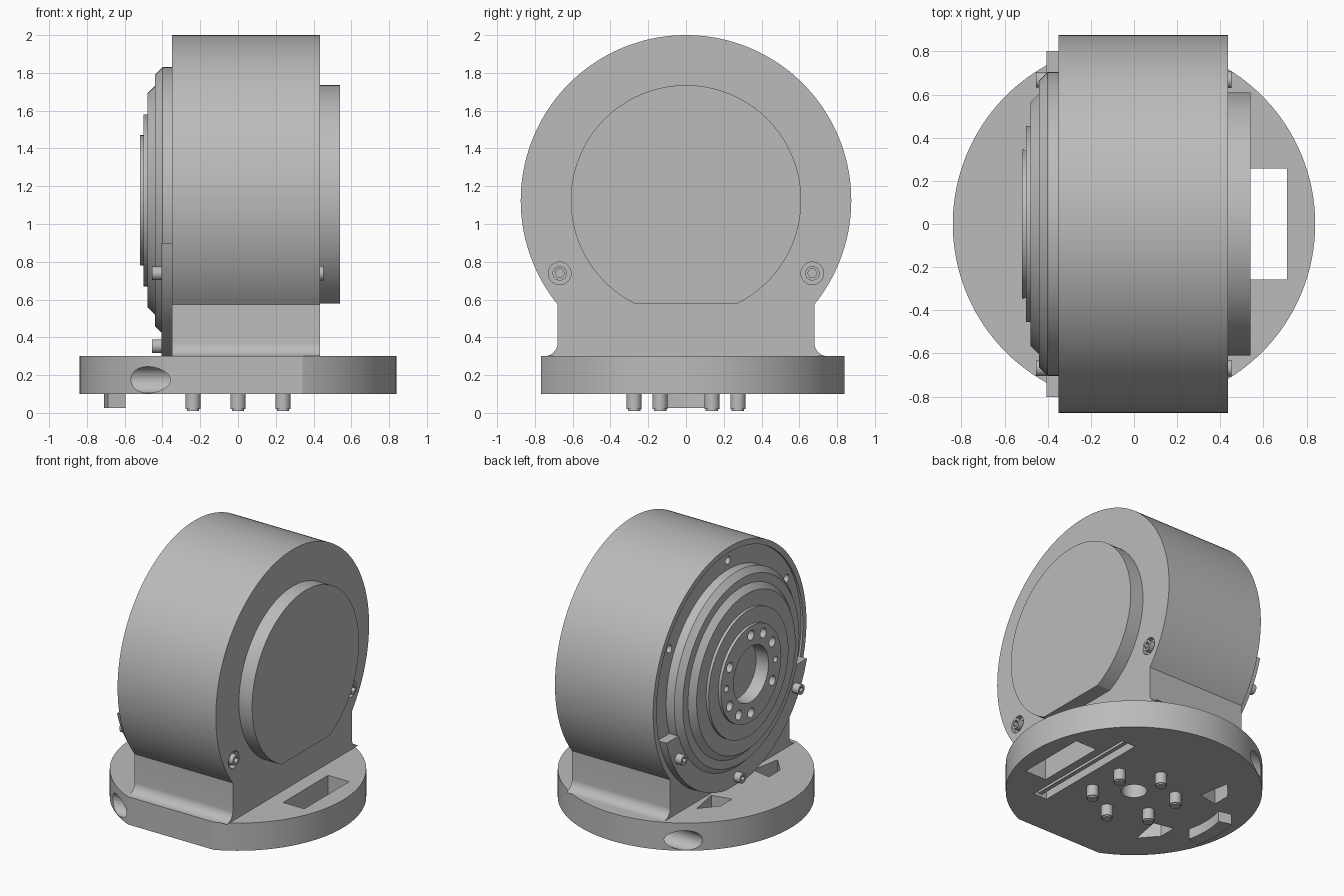
import bpy, bmesh
from math import pi, sin, cos, acos, sqrt, radians
from mathutils import Vector, Matrix

cube = bpy.data.objects.get("Cube")
if cube:
    bpy.data.objects.remove(cube, do_unlink=True)

metal = bpy.data.materials.new("machined_grey")
metal.use_nodes = True
GREY = (0.5, 0.5, 0.5, 1)
metal.diffuse_color = GREY
metal.node_tree.nodes["Principled BSDF"].inputs["Base Color"].default_value = GREY

AXIS_Z = 1.125   # height of the housing axis
BODY_R = 0.875
BOLT_R = 0.772   # bolt circle radius


def finish(name, bm):
    bmesh.ops.remove_doubles(bm, verts=bm.verts, dist=1e-5)
    bmesh.ops.recalc_face_normals(bm, faces=bm.faces)
    mesh = bpy.data.meshes.new(name)
    bm.to_mesh(mesh)
    bm.free()
    mesh.materials.append(metal)
    ob = bpy.data.objects.new(name, mesh)
    bpy.context.collection.objects.link(ob)
    return ob


def prism(name, outline, axis, lo, hi):
    """Extrude a flat outline: (y, z) points along x, or (x, y) points along z."""
    bm = bmesh.new()
    place = (lambda a, b: (lo, a, b)) if axis == "x" else (lambda a, b: (a, b, lo))
    face = bm.faces.new([bm.verts.new(place(a, b)) for a, b in outline])
    new = bmesh.ops.extrude_face_region(bm, geom=[face])["geom"]
    step = Vector((hi - lo, 0, 0)) if axis == "x" else Vector((0, 0, hi - lo))
    bmesh.ops.translate(bm, vec=step, verts=[v for v in new if isinstance(v, bmesh.types.BMVert)])
    return finish(name, bm)


def arc(cx, cy, r, start, end, n):
    return [(cx + r * cos(start + (end - start) * i / n),
             cy + r * sin(start + (end - start) * i / n)) for i in range(n + 1)]


def rod(name, axis, a, b, r, lo, hi, sides=32):
    return prism(name, arc(a, b, r, 0, 2 * pi, sides)[:-1], axis, lo, hi)


def box(name, x0, x1, y0, y1, z0, z1):
    return prism(name, [(x0, y0), (x1, y0), (x1, y1), (x0, y1)], "z", z0, z1)


def lathe(name, profile):
    """Turn (x, radius) points around the housing axis."""
    bm = bmesh.new()
    vs = [bm.verts.new((x, 0, AXIS_Z + r)) for x, r in profile]
    es = [bm.edges.new(p) for p in zip(vs, vs[1:])]
    bmesh.ops.spin(bm, geom=vs + es, cent=(0, 0, AXIS_Z), axis=(1, 0, 0),
                   angle=2 * pi, steps=128, use_merge=True)
    return finish(name, bm)


def cut(ob, cutters):
    for c in cutters:
        mod = ob.modifiers.new("cut", "BOOLEAN")
        mod.operation, mod.solver, mod.object = "DIFFERENCE", "EXACT", c
        bpy.context.view_layer.objects.active = ob
        bpy.ops.object.modifier_apply(modifier=mod.name)
        bpy.data.objects.remove(c, do_unlink=True)


def on_circle(r, degrees):
    return r * cos(radians(degrees)), AXIS_Z + r * sin(radians(degrees))


# Round base with one flat side
chord = acos(0.767 / 0.84)
base = prism("base_plate", arc(0, 0, 0.84, -pi / 2 + chord, 1.5 * pi - chord, 120), "z", 0.1, 0.3)
holes = [box("window", 0.54, 0.71, -0.257, 0.257, 0, 0.4),
         box("groove", 0.37, 0.48, -0.45, 0.45, 0, 0.17),
         rod("centre_hole", "z", 0, 0, 0.085, 0, 0.25)]
for s in (-1, 1):
    holes.append(rod("side_hole", "x", s * 0.69, 0.175, 0.07, -1, -0.15))
    holes.append(prism("pocket", [(-0.37, s * 0.24), (-0.41, s * 0.46),
                                  (-0.515, s * 0.34), (-0.515, s * 0.21)], "z", 0, 0.4))
cut(base, holes)

# Rail inside the groove
box("groove_rail", 0.41, 0.44, -0.45, 0.45, 0.12, 0.18)

# Six pins with chamfered ends and a curved key under the base
for i in range(6):
    a = pi / 2 + i * pi / 3
    x, y = 0.275 * cos(a), 0.275 * sin(a)
    rod("locating_pin", "z", x, y, 0.04, 0.02, 0.12)
    rod("pin_tip", "z", x, y, 0.033, 0.01, 0.02)
half = 0.25
prism("curved_key", arc(0, 0, 0.71, pi - half, pi + half, 12)
      + arc(0, 0, 0.615, pi + half, pi - half, 12), "z", 0.025, 0.12)

# Round housing running down into a filleted pedestal
low = -acos(0.68 / BODY_R)
foot = arc(0.75, 0.37, 0.07, 1.5 * pi, pi, 10)
body = prism("housing", foot + arc(0, AXIS_Z, BODY_R, low, pi - low, 140)
             + [(-y, z) for y, z in reversed(foot)], "x", -0.35, 0.435)
holes = [rod("face_recess", "x", 0, AXIS_Z, 0.835, -0.5, -0.335, 140)]
for a in (30, 90, 150):
    holes.append(rod("rim_hole", "x", *on_circle(BOLT_R, a), 0.028, -0.5, -0.25, 20))
for a in (-30, -150):
    holes.append(rod("counterbore", "x", *on_circle(BOLT_R, a), 0.06, 0.4, 0.6))
cut(body, holes)

# Cover with a flat lower edge
flat = acos(0.545 / 0.61)
prism("round_cover", arc(0, AXIS_Z, 0.61, -pi / 2 + flat, 1.5 * pi - flat, 120), "x", 0.42, 0.54)

# Lower segment plate with ears
drop = 0.225
ear = acos(drop / 0.833)
prism("segment_plate", arc(0, AXIS_Z, 0.833, -pi / 2 - ear, -pi / 2 + ear, 80), "x", -0.405, -0.33)

# Stepped output flange
flange = lathe("output_flange", [(-0.42, 0), (-0.42, 0.2), (-0.52, 0.2), (-0.52, 0.345),
                                 (-0.5, 0.345), (-0.5, 0.455), (-0.48, 0.455), (-0.48, 0.565),
                                 (-0.44, 0.605), (-0.44, 0.665), (-0.4, 0.705),
                                 (-0.32, 0.705), (-0.32, 0)])
holes = []
for a in range(0, 360, 30):
    if a not in (60, 240):
        r = 0.022 if a in (0, 180) else 0.035
        holes.append(rod("mount_hole", "x", *on_circle(0.28, a), r, -0.6, -0.45, 24))
cut(flange, holes)

# Socket head screws on both faces
for a in (-30, -90, -150):
    y, z = on_circle(BOLT_R, a)
    screw = rod("flange_screw", "x", y, z, 0.036, -0.455, -0.38)
    cut(screw, [rod("socket", "x", y, z, 0.02, -0.5, -0.425, 6)])
    if a != -90:
        screw = rod("cover_side_screw", "x", y, z, 0.038, 0.38, 0.453)
        cut(screw, [rod("socket", "x", y, z, 0.025, 0.42, 0.5, 6)])

# Smooth curved walls, keep machined edges sharp
bpy.ops.object.select_all(action="DESELECT")
for ob in bpy.context.scene.objects:
    if ob.type == "MESH":
        ob.select_set(True)
        bpy.context.view_layer.objects.active = ob
bpy.ops.object.shade_smooth_by_angle(angle=radians(25))
